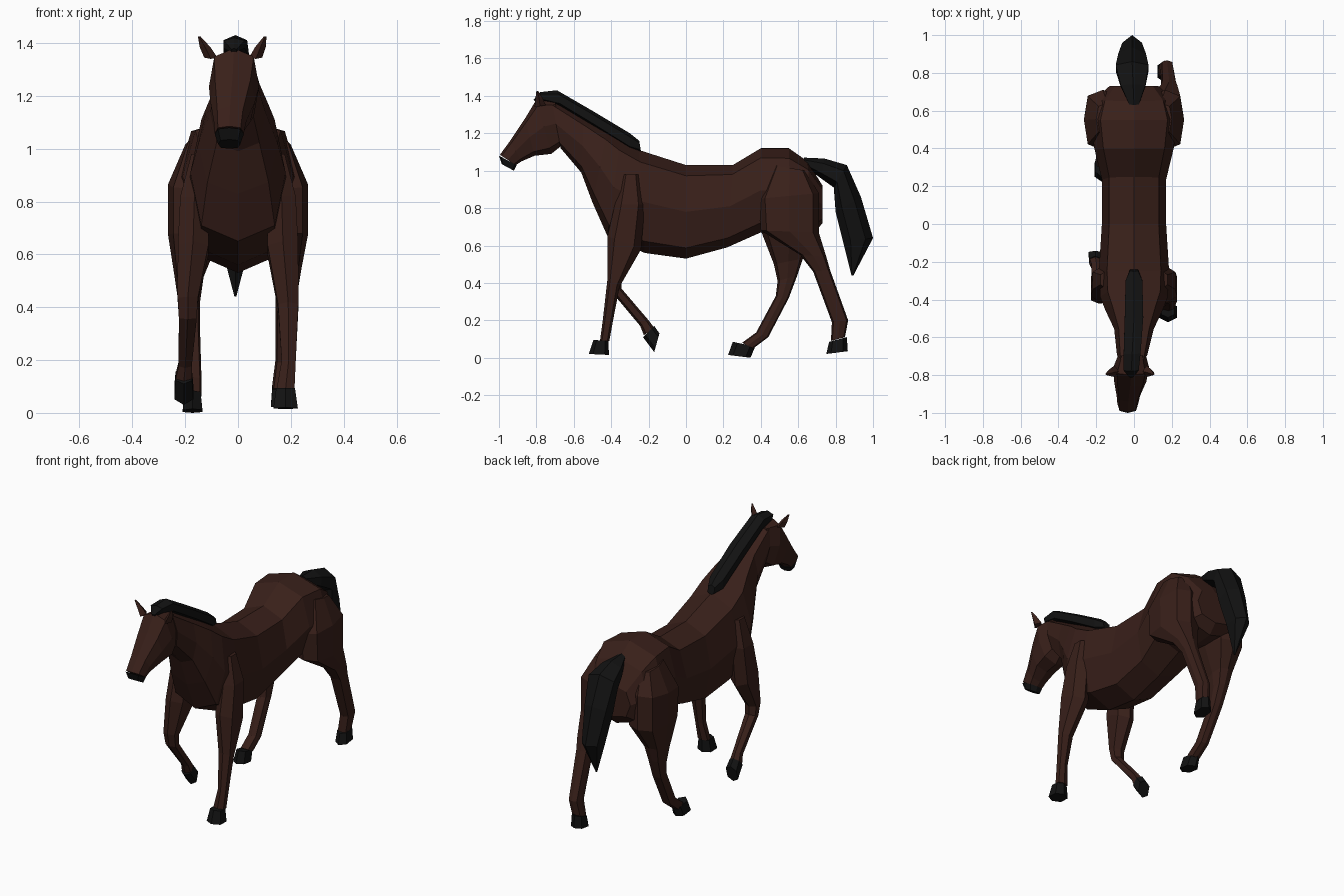
import bpy, bmesh
from math import cos, sin, pi
from mathutils import Vector


def material(name, rgb):
    m = bpy.data.materials.new(name)
    m.diffuse_color = (*rgb, 1)
    return m


BROWN = material("brown coat", (0.04, 0.014, 0.010))
BLACK = material("black hair", (0.006, 0.006, 0.006))


def loft(name, sections, mat, n=8, p=0.8):
    """Skin rings; a section is (y1, z1, y2, z2, half width, x centre)."""
    bm = bmesh.new()
    rings = []
    for y1, z1, y2, z2, hw, cx in sections:
        a, b = Vector((cx, y1, z1)), Vector((cx, y2, z2))
        mid, half = (a + b) / 2, (a - b) / 2
        ring = []
        for i in range(n):
            t = 2 * pi * i / n
            c, s = [0 if abs(v) < 1e-6 else abs(v) ** p * (1 if v > 0 else -1)
                    for v in (cos(t), sin(t))]
            ring.append(bm.verts.new(mid + half * c + Vector((hw * s, 0, 0))))
        rings.append(ring)
    for r, q in zip(rings, rings[1:]):
        for i in range(n):
            j = (i + 1) % n
            bm.faces.new((r[i], r[j], q[j], q[i]))
    bm.faces.new(rings[0])
    bm.faces.new(rings[-1])
    bmesh.ops.recalc_face_normals(bm, faces=bm.faces)
    me = bpy.data.meshes.new(name)
    bm.to_mesh(me)
    bm.free()
    me.materials.append(mat)
    ob = bpy.data.objects.new(name, me)
    bpy.context.collection.objects.link(ob)
    return ob


def sided(sections, side):
    return [(*s[:5], s[5] * side) for s in sections]


# Torso and neck, rump to poll
loft("body", [
    (0.73, 0.92, 0.73, 0.72, 0.13, 0),
    (0.65, 1.05, 0.68, 0.66, 0.20, 0),
    (0.55, 1.12, 0.56, 0.65, 0.23, 0),
    (0.40, 1.12, 0.40, 0.67, 0.21, 0),
    (0.25, 1.03, 0.22, 0.59, 0.17, 0),
    (0.00, 1.03, 0.00, 0.53, 0.17, 0),
    (-0.25, 1.11, -0.22, 0.56, 0.185, 0),
    (-0.35, 1.17, -0.42, 0.65, 0.18, 0),
    (-0.42, 1.21, -0.50, 0.83, 0.15, 0),
    (-0.55, 1.28, -0.56, 0.99, 0.105, 0),
    (-0.72, 1.38, -0.67, 1.12, 0.08, -0.01)], BROWN, p=0.75)

# Head and muzzle
loft("head", [
    (-0.70, 1.38, -0.67, 1.13, 0.07, -0.01),
    (-0.80, 1.38, -0.72, 1.09, 0.095, -0.015),
    (-0.86, 1.28, -0.81, 1.08, 0.085, -0.02),
    (-0.94, 1.16, -0.88, 1.05, 0.062, -0.03),
    (-0.995, 1.085, -0.91, 1.03, 0.055, -0.033)], BROWN, p=0.7)
loft("muzzle", [
    (-1.0, 1.08, -0.905, 1.03, 0.055, -0.033),
    (-0.985, 1.035, -0.92, 1.0, 0.042, -0.033)], BLACK, p=0.7)

# Ears
for side, label in ((-1, "left"), (1, "right")):
    loft("ear_" + label, [
        (-0.81, 1.34, -0.75, 1.35, 0.025, -0.018 + side * 0.085),
        (-0.805, 1.385, -0.765, 1.385, 0.020, -0.02 + side * 0.105),
        (-0.80, 1.425, -0.79, 1.425, 0.005, -0.022 + side * 0.125)],
        BROWN, n=4, p=1)

# Mane and tail
loft("mane", [
    (-0.25, 1.16, -0.24, 1.10, 0.025, 0),
    (-0.30, 1.20, -0.30, 1.11, 0.05, 0),
    (-0.50, 1.32, -0.49, 1.23, 0.055, 0),
    (-0.69, 1.43, -0.67, 1.34, 0.05, -0.01),
    (-0.78, 1.42, -0.76, 1.37, 0.045, -0.015),
    (-0.815, 1.38, -0.80, 1.36, 0.01, -0.015)], BLACK, n=6)
loft("tail", [
    (0.63, 1.07, 0.64, 1.02, 0.03, 0),
    (0.74, 1.065, 0.72, 0.96, 0.075, -0.005),
    (0.86, 1.03, 0.79, 0.91, 0.10, -0.01),
    (0.935, 0.86, 0.80, 0.78, 0.085, -0.01),
    (1.0, 0.64, 0.84, 0.62, 0.06, -0.01),
    (0.895, 0.44, 0.885, 0.44, 0.004, -0.01)], BLACK, n=6, p=1)

# Front legs: shared shoulder, planted right leg, lifted left leg
shoulder = [
    (-0.34, 0.98, -0.25, 0.98, 0.03, 0.15),
    (-0.38, 0.82, -0.22, 0.82, 0.06, 0.165),
    (-0.42, 0.65, -0.24, 0.58, 0.065, 0.17)]
loft("front_leg_right", shoulder + [
    (-0.42, 0.42, -0.355, 0.38, 0.043, 0.19),
    (-0.445, 0.20, -0.39, 0.20, 0.030, 0.192),
    (-0.46, 0.09, -0.41, 0.09, 0.038, 0.18)], BROWN, n=6)
loft("front_leg_left", sided(shoulder, -1) + [
    (-0.42, 0.44, -0.345, 0.42, 0.043, -0.19),
    (-0.40, 0.355, -0.345, 0.37, 0.038, -0.19),
    (-0.245, 0.17, -0.20, 0.20, 0.028, -0.20),
    (-0.225, 0.12, -0.17, 0.16, 0.034, -0.205)], BROWN, n=6)

# Hind legs: shared thigh, right leg trailing, left leg forward
thigh = [
    (0.47, 1.03, 0.64, 1.00, 0.06, 0.14),
    (0.39, 0.85, 0.71, 0.88, 0.10, 0.165),
    (0.40, 0.68, 0.71, 0.67, 0.10, 0.165)]
loft("hind_leg_right", thigh + [
    (0.61, 0.55, 0.75, 0.54, 0.055, 0.185),
    (0.68, 0.46, 0.77, 0.47, 0.042, 0.185),
    (0.78, 0.19, 0.867, 0.20, 0.034, 0.175),
    (0.775, 0.09, 0.85, 0.11, 0.034, 0.163)], BROWN, p=0.65)
loft("hind_leg_left", sided(thigh, -1) + [
    (0.47, 0.50, 0.625, 0.53, 0.055, -0.185),
    (0.49, 0.41, 0.595, 0.44, 0.042, -0.185),
    (0.48, 0.33, 0.55, 0.32, 0.036, -0.18),
    (0.375, 0.135, 0.44, 0.11, 0.032, -0.17),
    (0.30, 0.08, 0.36, 0.05, 0.032, -0.17)], BROWN, p=0.65)

# Hooves: coronet ring and sole ring
for name, top, sole in (
    ("front_hoof_right", (-0.495, 0.095, -0.415, 0.09, 0.04, 0.18),
     (-0.52, 0.02, -0.412, 0.015, 0.052, 0.18)),
    ("front_hoof_left", (-0.23, 0.11, -0.17, 0.17, 0.035, -0.205),
     (-0.17, 0.03, -0.142, 0.13, 0.04, -0.205)),
    ("hind_hoof_right", (0.765, 0.085, 0.86, 0.11, 0.036, 0.162),
     (0.75, 0.02, 0.865, 0.035, 0.042, 0.162)),
    ("hind_hoof_left", (0.25, 0.085, 0.37, 0.06, 0.034, -0.172),
     (0.225, 0.015, 0.345, 0.0, 0.042, -0.172))):
    loft(name, [top, sole], BLACK, n=6)
